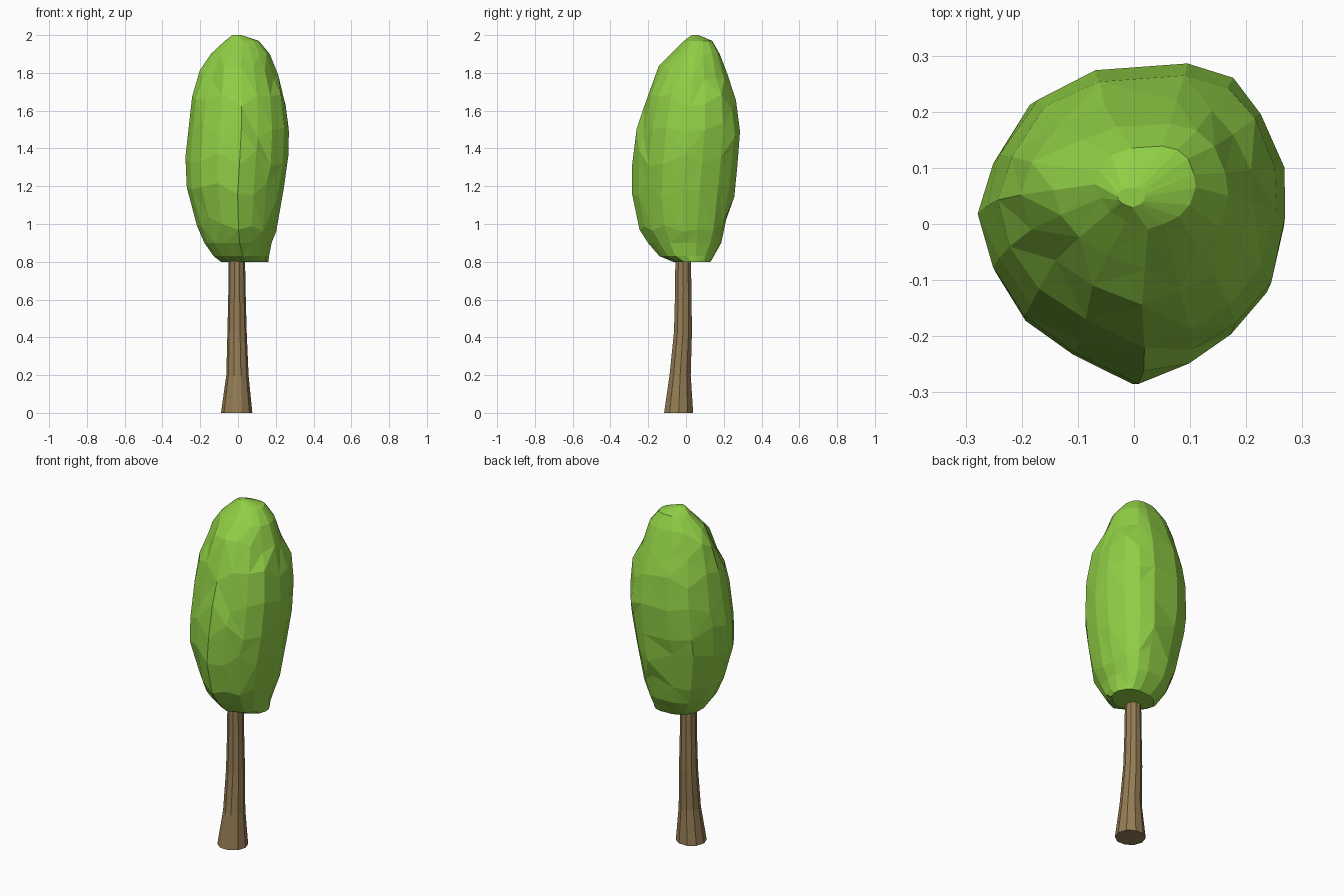
import bpy, bmesh, random

random.seed(4)


def material(name, rgb):
    m = bpy.data.materials.new(name)
    m.diffuse_color = (*rgb, 1)
    return m


def loft(name, outline, rings, mat, jitter=0.0):
    """Stack a unit outline, fitted to (z, xmin, xmax, ymin, ymax) at each ring."""
    bm = bmesh.new()
    loops = []
    for i, (z, x0, x1, y0, y1) in enumerate(rings):
        inner = 0 < i < len(rings) - 1
        dz = jitter * 2.5 if inner and 0.95 < z < 1.9 else 0
        loop = []
        for px, py in outline:
            k = 1 + random.uniform(-jitter, jitter * 0.5)
            x = (x0 + x1) / 2 + px * k * (x1 - x0) / 2
            y = (y0 + y1) / 2 + py * k * (y1 - y0) / 2
            loop.append(bm.verts.new((x, y, z + random.uniform(-dz, dz))))
        loops.append(loop)
    n = len(outline)
    for a, b in zip(loops, loops[1:]):
        for j in range(n):
            k = (j + 1) % n
            bm.faces.new((a[j], a[k], b[k], b[j]))
    bm.faces.new(loops[0][::-1])
    bm.faces.new(loops[-1])
    # triangulated flat facets
    bmesh.ops.triangulate(bm, faces=[f for f in bm.faces if len(f.verts) == 4])
    bmesh.ops.recalc_face_normals(bm, faces=bm.faces[:])
    mesh = bpy.data.meshes.new(name)
    bm.to_mesh(mesh)
    bm.free()
    mesh.materials.append(mat)
    ob = bpy.data.objects.new(name, mesh)
    bpy.context.collection.objects.link(ob)
    return ob


leaf = material("leaf green", (0.28, 0.62, 0.06))
bark = material("bark brown", (0.30, 0.205, 0.09))

# Crown: rounded, slightly pointed towards the front, leaning back at the top
crown_outline = [(0.05, -1), (0.38, -0.87), (0.66, -0.69), (0.89, -0.42),
                 (1, 0.0), (0.98, 0.32), (0.84, 0.68), (0.64, 0.9),
                 (0.34, 1), (-0.27, 0.95), (-0.66, 0.77), (-0.9, 0.4),
                 (-1, 0.08), (-0.9, -0.26), (-0.7, -0.57), (-0.37, -0.8)]
crown_rings = [
    (0.80, -0.09, 0.16, -0.07, 0.13),
    (0.83, -0.13, 0.165, -0.14, 0.15),
    (0.90, -0.18, 0.18, -0.20, 0.19),
    (1.00, -0.22, 0.205, -0.25, 0.22),
    (1.18, -0.27, 0.24, -0.29, 0.257),
    (1.35, -0.277, 0.265, -0.283, 0.275),
    (1.50, -0.265, 0.273, -0.263, 0.287),
    (1.65, -0.245, 0.257, -0.22, 0.267),
    (1.80, -0.205, 0.213, -0.145, 0.22),
    (1.90, -0.145, 0.168, -0.08, 0.18),
    (1.97, -0.07, 0.11, -0.01, 0.14),
    (2.00, -0.03, 0.02, 0.03, 0.065),
]
loft("crown", crown_outline, crown_rings, leaf, 0.018)

# Trunk: ten-sided, flared and kicked forward at the foot
trunk_outline = [(0.31, -0.95), (0.81, -0.59), (1, 0), (0.81, 0.59), (0.31, 0.95),
                 (-0.31, 0.95), (-0.81, 0.59), (-1, 0), (-0.81, -0.59), (-0.31, -0.95)]
trunk_rings = [
    (0.00, -0.09, 0.076, -0.12, 0.042),
    (0.20, -0.062, 0.056, -0.09, 0.028),
    (0.43, -0.056, 0.046, -0.066, 0.034),
    (0.65, -0.051, 0.04, -0.06, 0.031),
    (0.90, -0.048, 0.036, -0.058, 0.027),
]
loft("trunk", trunk_outline, trunk_rings, bark)
